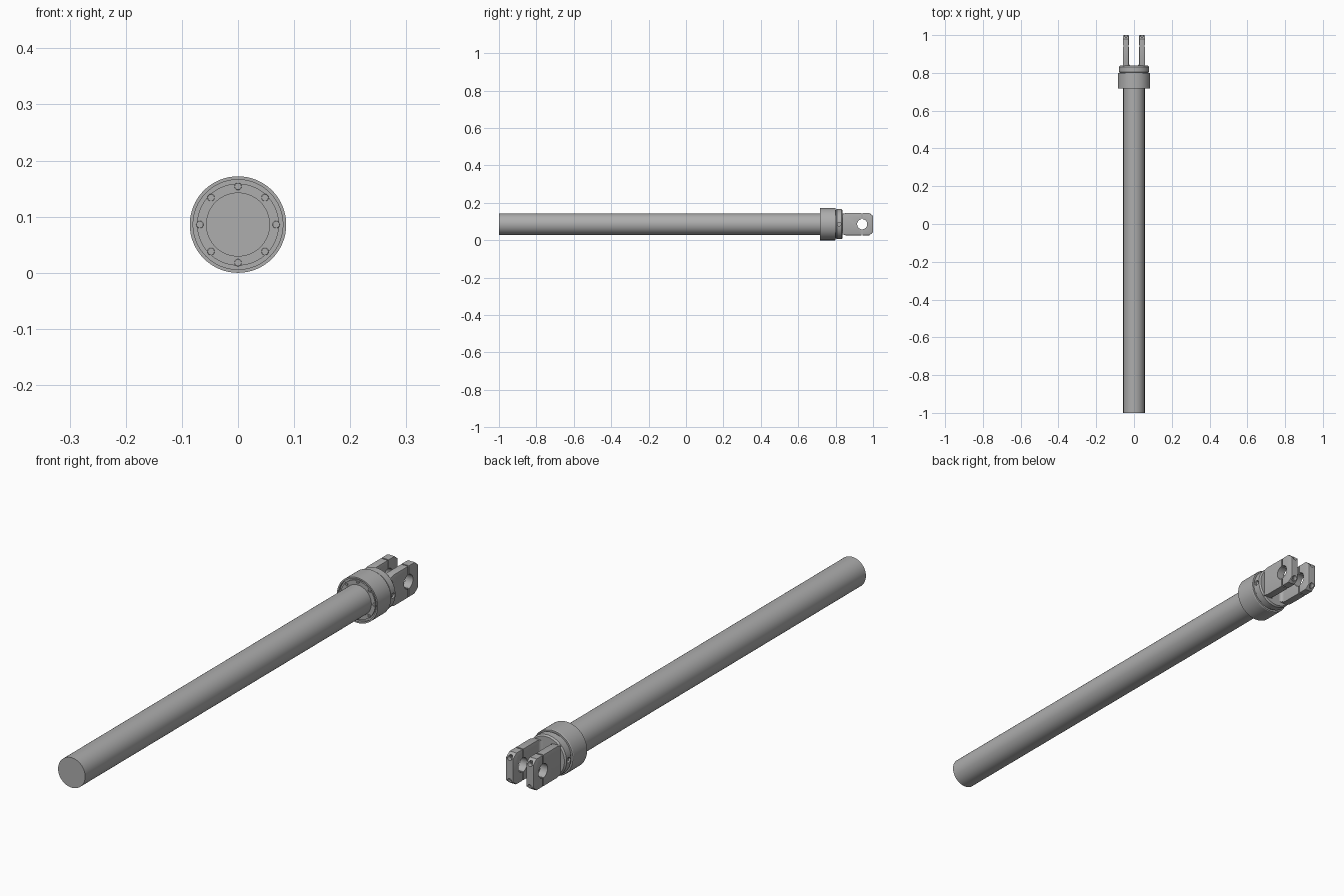
import bpy, bmesh, math
from mathutils import Matrix, Vector

cube = bpy.data.objects.get("Cube")
if cube:
    bpy.data.objects.remove(cube, do_unlink=True)

AXIS = 0.086   # height of the rod axis
PIN = 0.942    # y position of the pin bore

steel = bpy.data.materials.new("grey steel")
steel.use_nodes = True
steel.diffuse_color = (0.42, 0.42, 0.42, 1)
steel.node_tree.nodes["Principled BSDF"].inputs["Base Color"].default_value = (0.42, 0.42, 0.42, 1)


def finish(bm, name, smooth=True):
    bmesh.ops.recalc_face_normals(bm, faces=bm.faces)
    mesh = bpy.data.meshes.new(name)
    bm.to_mesh(mesh)
    bm.free()
    mesh.materials.append(steel)
    obj = bpy.data.objects.new(name, mesh)
    bpy.context.collection.objects.link(obj)
    if smooth:
        shade(obj)
    return obj


def shade(obj):
    bpy.ops.object.select_all(action='DESELECT')
    obj.select_set(True)
    bpy.context.view_layer.objects.active = obj
    bpy.ops.object.shade_smooth_by_angle(angle=math.radians(30))


def lathe(name, profile, x=0, z=0, steps=64):
    """Turn a (radius, y) profile around a line parallel to y."""
    bm = bmesh.new()
    verts = [bm.verts.new((r, y, 0)) for r, y in profile]
    edges = [bm.edges.new(pair) for pair in zip(verts, verts[1:])]
    bmesh.ops.spin(bm, geom=verts + edges, axis=(0, 1, 0), cent=(0, 0, 0),
                   angle=math.tau, steps=steps)
    bmesh.ops.remove_doubles(bm, verts=bm.verts, dist=1e-5)
    bmesh.ops.translate(bm, verts=bm.verts, vec=(x, 0, AXIS + z))
    return finish(bm, name)


def prism(name, outline, x0, x1):
    """Extrude a (y, z) outline along x."""
    bm = bmesh.new()
    face = bm.faces.new([bm.verts.new((x0, y, AXIS + z)) for y, z in outline])
    new = bmesh.ops.extrude_face_region(bm, geom=[face])["geom"]
    moved = [v for v in new if isinstance(v, bmesh.types.BMVert)]
    bmesh.ops.translate(bm, verts=moved, vec=(x1 - x0, 0, 0))
    return finish(bm, name, False)


def cylinder(name, centre, direction, radius, length, sides=32):
    bm = bmesh.new()
    turn = Vector((0, 0, 1)).rotation_difference(Vector(direction)).to_matrix().to_4x4()
    bmesh.ops.create_cone(bm, cap_ends=True, segments=sides, radius1=radius, radius2=radius,
                          depth=length, matrix=Matrix.Translation(centre) @ turn)
    return finish(bm, name, False)


def cut(target, cutters):
    for cutter in cutters:
        mod = target.modifiers.new("cut", 'BOOLEAN')
        mod.operation, mod.solver, mod.object = 'DIFFERENCE', 'EXACT', cutter
        bpy.context.view_layer.objects.active = target
        bpy.ops.object.modifier_apply(modifier=mod.name)
        bpy.data.objects.remove(cutter, do_unlink=True)
    shade(target)


# Long rod
lathe("rod", [(0, -1), (0.057, -1), (0.057, 0.74), (0, 0.74)])

# Collar with a recessed front, a retaining ring and a front row of socket screws
lathe("collar", [(0, 0.726), (0.080, 0.726), (0.080, 0.717), (0.086, 0.717),
                 (0.086, 0.797), (0.084, 0.800), (0, 0.800)])
lathe("retaining_ring", [(0.057, 0.727), (0.057, 0.720), (0.073, 0.720), (0.073, 0.727)])
for i in range(8):
    a = math.tau * i / 8
    lathe(f"ring_screw_{i + 1}", [(0, 0.721), (0.0035, 0.721), (0.0035, 0.7175),
                                  (0.006, 0.7175), (0.0065, 0.718), (0.0065, 0.724)],
          0.068 * math.cos(a), 0.068 * math.sin(a), 16)

# Clevis base behind the collar, with a side hole on each side
base = lathe("clevis_base", [(0, 0.795), (0.077, 0.795), (0.077, 0.803), (0.080, 0.806),
                             (0.080, 0.832), (0.075, 0.838), (0, 0.838)])
cut(base, [cylinder("hole_cutter", (s * 0.08, 0.819, AXIS), (1, 0, 0), 0.010, 0.02)
           for s in (-1, 1)])
for s, side in ((-1, "right"), (1, "left")):
    cylinder(f"set_screw_{side}", (s * 0.071, 0.819, AXIS), (1, 0, 0), 0.0065, 0.009, 6)

# Fork arms: bevelled plates with a pin bore, clamp slit and end screw holes
half = [(0.825, 0.056), (0.842, 0.056), (0.856, 0.060), (0.980, 0.060), (1.0, 0.044)]
outline = half + [(y, -z) for y, z in reversed(half)]
for s, side in ((-1, "right"), (1, "left")):
    mid = s * 0.0425
    arm = prism(f"fork_arm_{side}", outline, s * 0.027, s * 0.058)
    bevel = arm.modifiers.new("edges", 'BEVEL')
    bevel.width, bevel.segments, bevel.limit_method = 0.003, 2, 'ANGLE'
    bevel.angle_limit = math.radians(60)
    bpy.context.view_layer.objects.active = arm
    bpy.ops.object.modifier_apply(modifier=bevel.name)
    slit = [(PIN - 0.0025, -0.07), (PIN + 0.0025, -0.07),
            (PIN + 0.0025, 0.07), (PIN - 0.0025, 0.07)]
    cutters = [cylinder("bore_cutter", (mid, PIN, AXIS), (1, 0, 0), 0.027, 0.06, 48),
               prism("slit_cutter", slit, s * 0.015, s * 0.07)]
    for v in (-1, 1):
        cutters.append(cylinder("bolt_cutter", (mid, 0.995, AXIS + v * 0.044),
                                (0, 1, 0), 0.0095, 0.03, 24))
    cut(arm, cutters)
    for v, level in ((-1, "lower"), (1, "upper")):
        lathe(f"clamp_screw_{side}_{level}",
              [(0.0075, 0.978), (0.0075, 0.986), (0.004, 0.986), (0.004, 0.981), (0, 0.981)],
              mid, v * 0.044, 16)

    # Curved gusset blending the inner side of the arm into the base
    bm = bmesh.new()
    r = 0.012
    points = [(s * 0.028, 0.834), (s * 0.028, 0.838 + r)]
    for i in range(7):
        a = math.pi / 2 * i / 6
        points.append((s * (0.027 - r + r * math.cos(a)), 0.838 + r - r * math.sin(a)))
    points.append((s * (0.027 - r), 0.834))
    face = bm.faces.new([bm.verts.new((x, y, AXIS - 0.055)) for x, y in points])
    new = bmesh.ops.extrude_face_region(bm, geom=[face])["geom"]
    bmesh.ops.translate(bm, vec=(0, 0, 0.11),
                        verts=[v for v in new if isinstance(v, bmesh.types.BMVert)])
    finish(bm, f"fork_fillet_{side}")
